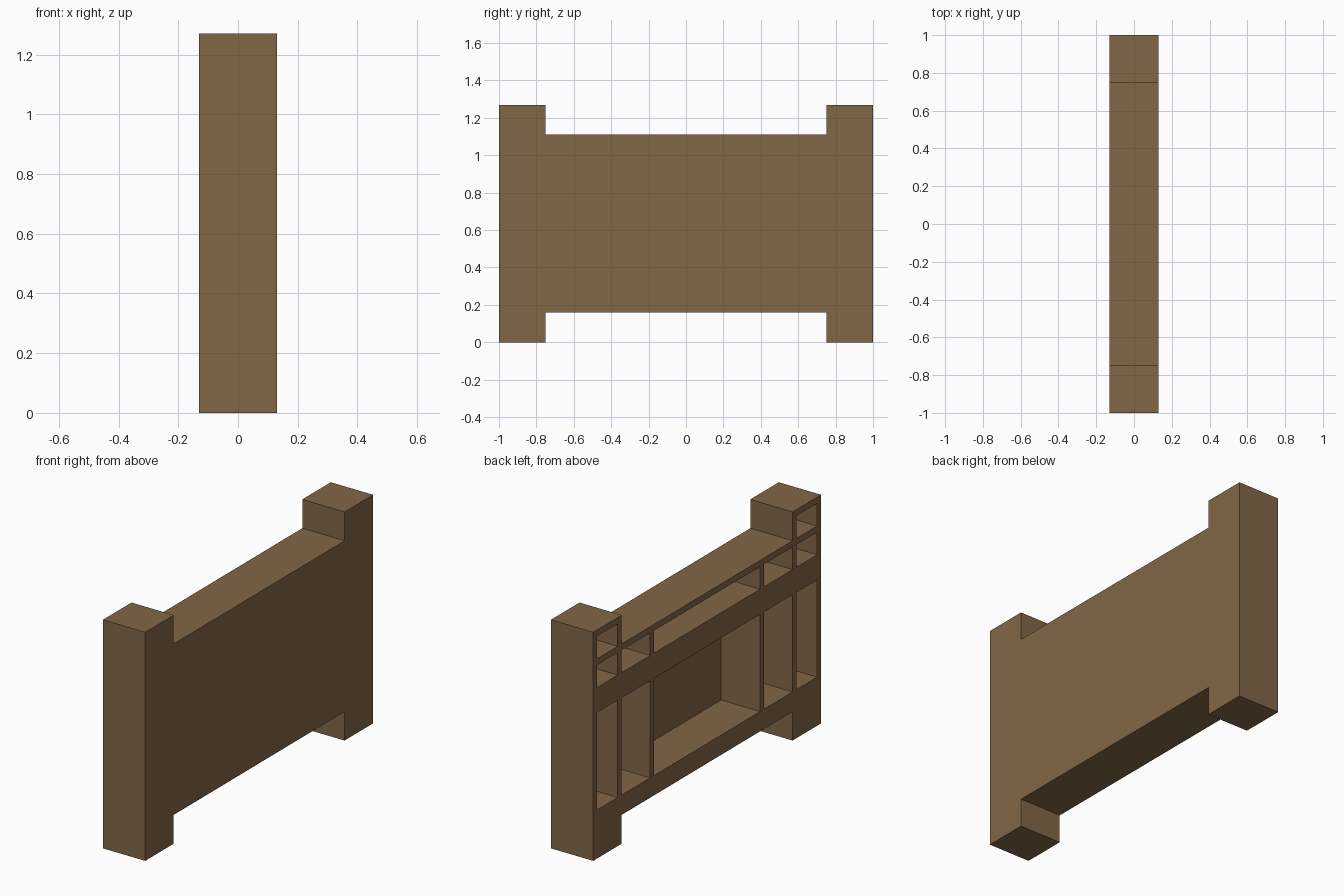
import bpy
import bmesh
from mathutils import Matrix, Vector

if "Cube" in bpy.data.objects:
    bpy.data.objects.remove(bpy.data.objects["Cube"])

HALF_T = 0.13     # half thickness in x
FACE = 0.02       # thickness of the closed face sheet on +x


def make_object(name, bm):
    bmesh.ops.recalc_face_normals(bm, faces=bm.faces)
    mesh = bpy.data.meshes.new(name)
    bm.to_mesh(mesh)
    bm.free()
    obj = bpy.data.objects.new(name, mesh)
    bpy.context.collection.objects.link(obj)
    return obj


# H-shaped panel: two end posts joined by a raised middle wall
half = [(0.75, 0.16), (0.75, 0), (1, 0), (1, 1.27), (0.75, 1.27), (0.75, 1.11)]
outline = half + [(-y, z) for y, z in reversed(half)]
bm = bmesh.new()
face = bm.faces.new([bm.verts.new((-HALF_T, y, z)) for y, z in outline])
ext = bmesh.ops.extrude_face_region(bm, geom=[face])
bmesh.ops.translate(bm, vec=(2 * HALF_T, 0, 0),
                    verts=[v for v in ext["geom"] if isinstance(v, bmesh.types.BMVert)])
panel = make_object("wall_panel", bm)

# Open compartments on the back (-x) side: columns in y, rows in z
post_cols = [(-0.965, -0.785), (0.785, 0.965)]
cols = post_cols + [(-0.75, -0.5), (-0.465, 0.465), (0.5, 0.75)]
rows = [(0.27, 0.81), (0.95, 1.075)]
pockets = [(c, r) for c in cols for r in rows]
pockets += [(c, (1.11, 1.235)) for c in post_cols]

bm = bmesh.new()
x0, x1 = -HALF_T - 0.1, HALF_T - FACE
for (y0, y1), (z0, z1) in pockets:
    centre = Vector((x0 + x1, y0 + y1, z0 + z1)) / 2
    size = Matrix.Diagonal((x1 - x0, y1 - y0, z1 - z0, 1))
    bmesh.ops.create_cube(bm, size=1, matrix=Matrix.Translation(centre) @ size)
cutter = make_object("compartment_cutter", bm)

# Cut the compartments and remove the helper
mod = panel.modifiers.new("compartments", "BOOLEAN")
mod.operation = "DIFFERENCE"
mod.solver = "EXACT"
mod.object = cutter
bpy.context.view_layer.objects.active = panel
panel.select_set(True)
bpy.ops.object.modifier_apply(modifier=mod.name)
bpy.data.objects.remove(cutter, do_unlink=True)

# Brown wood colour
wood = bpy.data.materials.new("brown_wood")
wood.diffuse_color = (0.224, 0.136, 0.061, 1)
wood.use_nodes = True
wood.node_tree.nodes["Principled BSDF"].inputs["Base Color"].default_value = wood.diffuse_color
panel.data.materials.clear()
panel.data.materials.append(wood)
